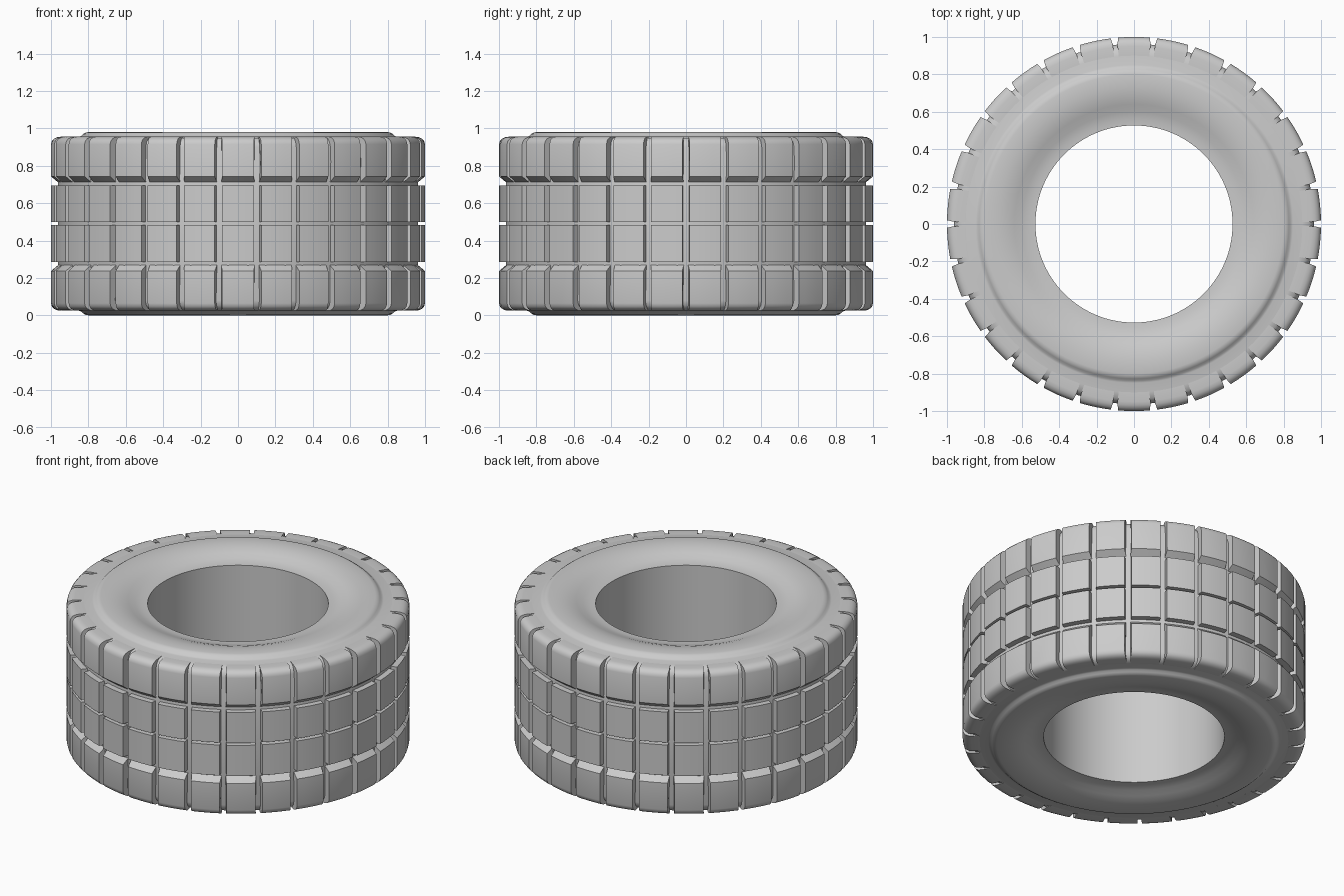
import bpy, bmesh, math

HEIGHT = 0.98
SECTORS = 30
FLOOR = 0.963          # radius of the groove floor

cube = bpy.data.objects.get("Cube")
if cube:
    bpy.data.objects.remove(cube, do_unlink=True)

rubber = bpy.data.materials.new("grey rubber")
rubber.use_nodes = True
grey = (0.6, 0.6, 0.6, 1)
rubber.diffuse_color = grey
bsdf = next(n for n in rubber.node_tree.nodes if n.type == "BSDF_PRINCIPLED")
bsdf.inputs["Base Color"].default_value = grey
bsdf.inputs["Roughness"].default_value = 0.7


def flip(profile):
    """Mirror a (radius, z) profile to the other side of the tyre."""
    return [(r, HEIGHT - z) for r, z in reversed(profile)]


def polar(r, a, z):
    return (r * math.cos(a), r * math.sin(a), z)


def finish(name, bm):
    bmesh.ops.recalc_face_normals(bm, faces=bm.faces)
    mesh = bpy.data.meshes.new(name)
    bm.to_mesh(mesh)
    bm.free()
    mesh.materials.append(rubber)
    obj = bpy.data.objects.new(name, mesh)
    bpy.context.collection.objects.link(obj)
    bpy.ops.object.select_all(action="DESELECT")
    obj.select_set(True)
    bpy.context.view_layer.objects.active = obj
    bpy.ops.object.shade_smooth_by_angle(angle=math.radians(38))
    return obj


def bridge(bm, ring_a, ring_b):
    n = len(ring_a)
    for j in range(n):
        k = (j + 1) % n
        bm.faces.new((ring_a[j], ring_a[k], ring_b[k], ring_b[j]))


# Carcass: straight bore, dished sidewalls, raised bead ring, groove floor
def build_carcass():
    side = [(0.527, 0.93), (0.56, 0.932), (0.6, 0.942), (0.64, 0.958),
            (0.68, 0.971), (0.73, 0.979), (0.80, 0.98), (0.815, 0.977),
            (0.828, 0.969), (0.838, 0.959), (0.85, 0.955), (0.9, 0.955),
            (0.935, 0.947), (0.955, 0.927), (FLOOR, 0.9)]
    profile = side + flip(side)
    bm = bmesh.new()
    steps = SECTORS * 4
    rings = [[bm.verts.new(polar(r, math.tau * i / steps, z)) for r, z in profile]
             for i in range(steps)]
    for i in range(steps):
        bridge(bm, rings[i], rings[(i + 1) % steps])
    finish("tyre_carcass", bm)


# Tread row: one block per sector, with tapered walls along the cross grooves
def build_row(name, profile, segments=4):
    bm = bmesh.new()
    pitch = math.tau / SECTORS

    def margin(r):
        t = max(0, (r - FLOOR) / (1 - FLOOR))
        return (0.012 + 0.008 * t) / r

    for s in range(SECTORS):
        rings = []
        for i in range(segments + 1):
            f = i / segments
            rings.append([bm.verts.new(polar(
                r, s * pitch + margin(r) + f * (pitch - 2 * margin(r)), z))
                for r, z in profile])
        for a, b in zip(rings, rings[1:]):
            bridge(bm, a, b)
        bm.faces.new(rings[0])
        bm.faces.new(rings[-1])
    finish(name, bm)


# Shoulder blocks have a rounded outer edge and a chamfer towards the centre
shoulder = [(0.9, 0.90), (0.9, 0.955), (0.95, 0.955), (0.969, 0.952),
            (0.985, 0.944), (0.995, 0.932), (1, 0.915), (1, 0.743),
            (FLOOR, 0.712), (0.94, 0.712)]
centre = [(0.94, 0.694), (1, 0.694), (1, 0.498), (0.94, 0.498)]

build_carcass()
build_row("upper_shoulder_blocks", shoulder)
build_row("lower_shoulder_blocks", flip(shoulder))
build_row("upper_centre_blocks", centre)
build_row("lower_centre_blocks", flip(centre))
